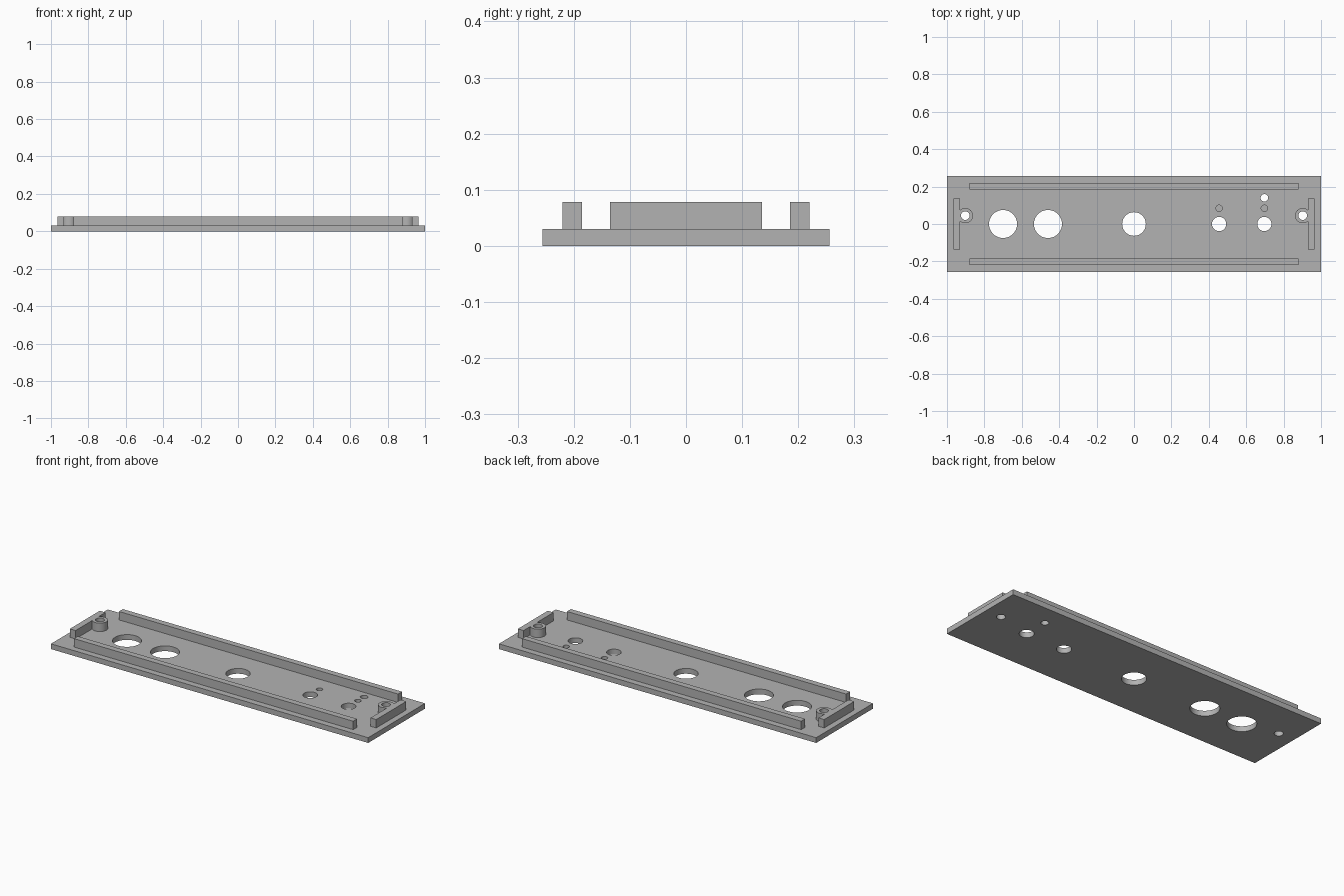
import bpy
import bmesh
from mathutils import Matrix, Vector

default = bpy.data.objects.get("Cube")
if default:
    bpy.data.objects.remove(default, do_unlink=True)

PLATE_TOP = 0.03
RAIL_TOP = 0.078
POST_X, POST_Y = 0.902, 0.045

# Single grey material
grey = bpy.data.materials.new("plain grey")
grey.use_nodes = True
grey.diffuse_color = (0.45, 0.45, 0.45, 1)
grey.node_tree.nodes["Principled BSDF"].inputs["Base Color"].default_value = (0.45, 0.45, 0.45, 1)


def finish(name, bm):
    mesh = bpy.data.meshes.new(name)
    bm.to_mesh(mesh)
    bm.free()
    mesh.materials.append(grey)
    obj = bpy.data.objects.new(name, mesh)
    bpy.context.scene.collection.objects.link(obj)
    return obj


def box(name, x, y, z):
    bm = bmesh.new()
    bmesh.ops.create_cube(bm, size=1)
    low, high = (Vector(p) for p in zip(x, y, z))
    bmesh.ops.scale(bm, vec=high - low, verts=bm.verts)
    bmesh.ops.translate(bm, vec=(low + high) / 2, verts=bm.verts)
    return finish(name, bm)


def cylinder(name, x, y, radius, z, sides=48):
    bm = bmesh.new()
    bmesh.ops.create_cone(bm, cap_ends=True, segments=sides, radius1=radius,
                          radius2=radius, depth=z[1] - z[0],
                          matrix=Matrix.Translation((x, y, sum(z) / 2)))
    return finish(name, bm)


def combine(obj, tool, operation):
    """Apply a boolean and discard the tool."""
    mod = obj.modifiers.new("shape", 'BOOLEAN')
    mod.operation = operation
    mod.solver = 'EXACT'
    mod.object = tool
    deps = bpy.context.evaluated_depsgraph_get()
    mesh = bpy.data.meshes.new_from_object(obj.evaluated_get(deps))
    obj.modifiers.clear()
    obj.data = mesh
    bpy.data.objects.remove(tool, do_unlink=True)


def drill(obj, x, y, radius, bottom=-0.1):
    combine(obj, cylinder("drill", x, y, radius, (bottom, 0.2)), 'DIFFERENCE')


# Base plate with through holes
plate = box("base_plate", (-1, 1), (-0.256, 0.256), (0, PLATE_TOP))
for x, y, radius in [(-0.7, 0, 0.075), (-0.46, 0, 0.075), (0, 0, 0.063),
                     (0.455, 0, 0.038), (0.697, 0, 0.038), (0.697, 0.14, 0.02),
                     (-POST_X, POST_Y, 0.023), (POST_X, POST_Y, 0.023)]:
    drill(plate, x, y, radius)

# Shallow blind holes
for x in (0.455, 0.697):
    drill(plate, x, 0.084, 0.017, bottom=0.01)

# Long rails along the front and back
for name, y in (("front_rail", (-0.22, -0.185)), ("back_rail", (0.185, 0.22))):
    box(name, (-0.88, 0.88), y, (PLATE_TOP, RAIL_TOP))

# End rails, each merged with a drilled screw post
for name, side in (("right_end_rail", -1), ("left_end_rail", 1)):
    rail = box(name, sorted((side * 0.93, side * 0.966)), (-0.135, 0.135),
               (PLATE_TOP, RAIL_TOP))
    post = cylinder("screw_post", side * POST_X, POST_Y, 0.041, (PLATE_TOP, RAIL_TOP))
    combine(rail, post, 'UNION')
    drill(rail, side * POST_X, POST_Y, 0.023)

# Smooth hole walls, sharp edges
for obj in bpy.context.scene.objects:
    obj.select_set(obj.type == 'MESH')
bpy.context.view_layer.objects.active = plate
bpy.ops.object.shade_smooth_by_angle()
